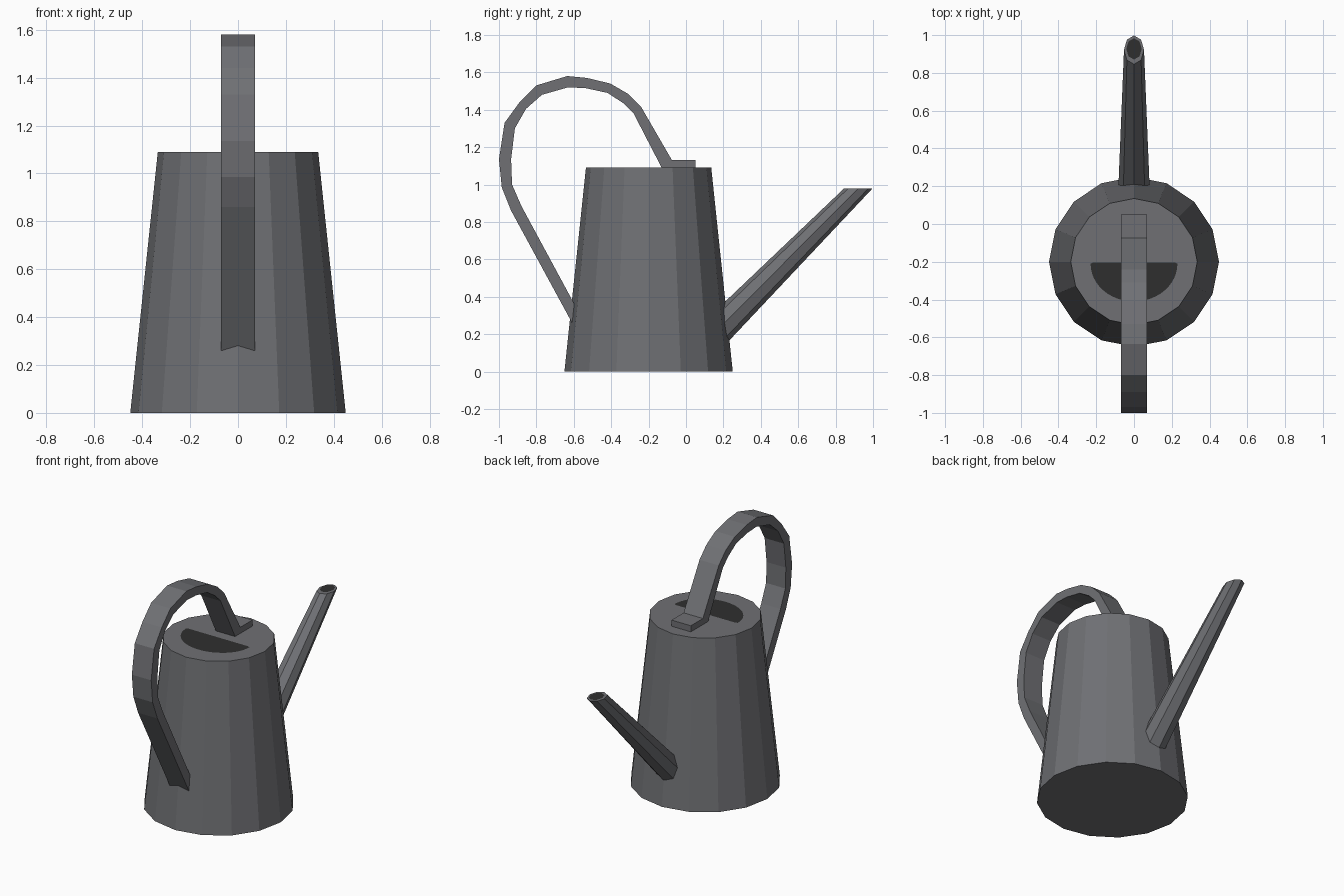
import bpy, bmesh, math

if "Cube" in bpy.data.objects:
    bpy.data.objects.remove(bpy.data.objects["Cube"])


def material(name, color):
    m = bpy.data.materials.new(name)
    m.diffuse_color = (*color, 1)
    m.use_nodes = True
    m.node_tree.nodes["Principled BSDF"].inputs["Base Color"].default_value = m.diffuse_color
    return m


GREY = material("grey metal", (0.16, 0.163, 0.175))
DARK = material("dark opening", (0.028, 0.028, 0.028))


def make(name, verts, faces, mat):
    me = bpy.data.meshes.new(name)
    me.from_pydata(verts, [], faces)
    bm = bmesh.new()
    bm.from_mesh(me)
    if len(faces) > 1:
        bmesh.ops.recalc_face_normals(bm, faces=bm.faces)
    bm.to_mesh(me)
    bm.free()
    me.materials.append(mat)
    ob = bpy.data.objects.new(name, me)
    bpy.context.collection.objects.link(ob)
    return ob


def ring(n, cy, z, rx, ry):
    return [(rx * math.sin(2 * math.pi * i / n),
             cy + ry * math.cos(2 * math.pi * i / n), z) for i in range(n)]


def loft(name, a, b, mat):
    n = len(a)
    faces = [(i, (i + 1) % n, n + (i + 1) % n, n + i) for i in range(n)]
    faces += [tuple(range(n)), tuple(range(n, 2 * n))]
    return make(name, a + b, faces, mat)


# Tapered sixteen-sided body
loft("body", ring(16, -0.2, 0, 0.45, 0.45), ring(16, -0.2, 1.09, 0.335, 0.335), GREY)

# Half-round filling hole on the lid
hole = [(0.23 * math.cos(a), -0.21 - 0.2 * math.sin(a), 1.093)
        for a in [-math.pi * i / 24 + math.pi for i in range(25)]]
hole += [(0.215, -0.203, 1.093), (-0.215, -0.203, 1.093)]
make("filling_hole", hole, [tuple(range(len(hole)))], DARK)

# Slanted eight-sided spout with a level mouth
loft("spout", ring(8, 0.115, 0.17, 0.086, 0.12), ring(8, 0.922, 0.98, 0.053, 0.076), GREY)
mouth = ring(8, 0.927, 0.983, 0.041, 0.056)[::-1]
make("spout_mouth", mouth, [tuple(range(8))], DARK)

# Flat strap handle: side profile (y, z) outer and inner edges
outer = [(0.05, 1.13), (-0.075, 1.13), (-0.24, 1.415), (-0.31, 1.485), (-0.405, 1.54),
         (-0.53, 1.57), (-0.635, 1.58), (-0.80, 1.53), (-0.89, 1.44), (-0.97, 1.33),
         (-1.0, 1.135), (-0.985, 0.985), (-0.935, 0.86), (-0.56, 0.17)]
inner = [(0.05, 1.09), (-0.13, 1.09), (-0.28, 1.38), (-0.335, 1.435), (-0.42, 1.49),
         (-0.535, 1.515), (-0.63, 1.52), (-0.77, 1.48), (-0.855, 1.405), (-0.915, 1.30),
         (-0.935, 1.135), (-0.93, 1.0), (-0.88, 0.885), (-0.53, 0.237)]
verts, faces = [], []
for o, i in zip(outer, inner):
    verts += [(-0.07, *o), (0.07, *o), (0.07, *i), (-0.07, *i)]
for k in range(len(outer) - 1):
    b = 4 * k
    faces += [(b + j, b + (j + 1) % 4, b + 4 + (j + 1) % 4, b + 4 + j) for j in range(4)]
last = len(verts) - 4
faces += [(0, 1, 2, 3), (last, last + 1, last + 2, last + 3)]
make("handle", verts, faces, GREY)
